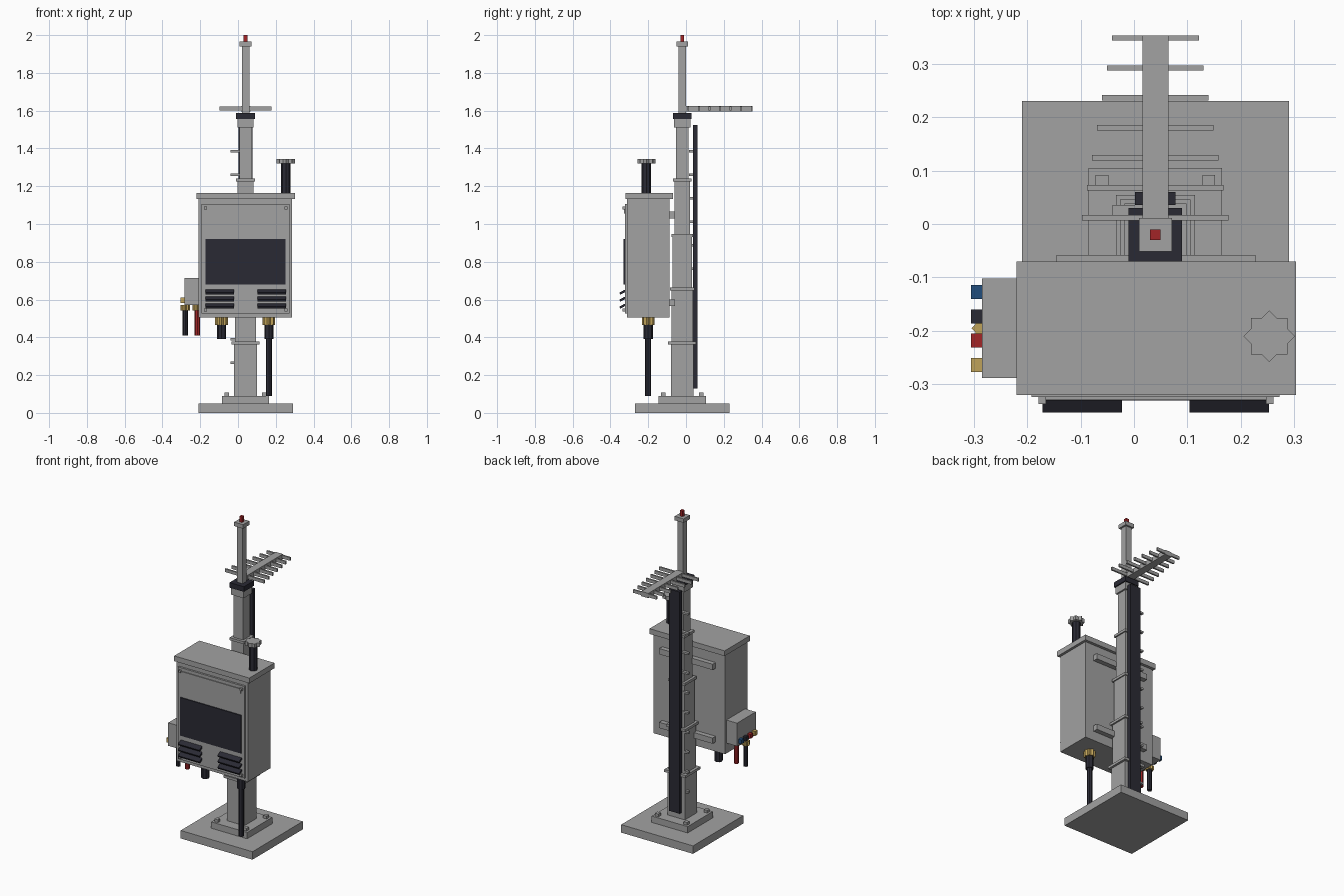
import bpy, bmesh, math

if "Cube" in bpy.data.objects:
    bpy.data.objects.remove(bpy.data.objects["Cube"])


def material(name, rgb):
    m = bpy.data.materials.new(name)
    m.diffuse_color = (*rgb, 1)
    m.use_nodes = True
    m.node_tree.nodes["Principled BSDF"].inputs["Base Color"].default_value = m.diffuse_color
    return m


GREY = material("galvanised grey", (0.36, 0.36, 0.36))
DARK = material("dark plastic", (0.023, 0.023, 0.034))
RED = material("red", (0.36, 0.018, 0.02))
BLUE = material("blue", (0.015, 0.075, 0.2))
GOLD = material("brass", (0.52, 0.36, 0.1))
CX, CY = 0.04, -0.02  # mast axis


def finish(name, bm, mat):
    bmesh.ops.recalc_face_normals(bm, faces=bm.faces)
    me = bpy.data.meshes.new(name)
    bm.to_mesh(me)
    bm.free()
    me.materials.append(mat)
    ob = bpy.data.objects.new(name, me)
    bpy.context.collection.objects.link(ob)
    return ob


def box(name, x, y, z, mat=GREY, tilt=0):
    """Box from (min, max) ranges, optionally tilted about its own x axis."""
    bm = bmesh.new()
    bmesh.ops.create_cube(bm, size=1)
    for v in bm.verts:
        v.co = [c * (r[1] - r[0]) for c, r in zip(v.co, (x, y, z))]
    ob = finish(name, bm, mat)
    ob.location = [sum(r) / 2 for r in (x, y, z)]
    ob.rotation_euler.x = tilt
    return ob


def square(name, half, z0, z1, mat=GREY):
    """Square block centred on the mast axis."""
    return box(name, (CX - half, CX + half), (CY - half, CY + half), (z0, z1), mat)


def prism(name, x, y, z0, z1, radius, mat, sides=8, inner=None):
    """Upright prism; with an inner radius it becomes a star prism."""
    n = sides * 2 if inner else sides
    bm = bmesh.new()
    ring = []
    for i in range(n):
        a = 2 * math.pi * i / n
        r = inner if inner and i % 2 else radius
        ring.append(bm.verts.new((x + r * math.cos(a), y + r * math.sin(a), z0)))
    face = bm.faces.new(ring)
    ext = bmesh.ops.extrude_face_region(bm, geom=[face])
    for v in ext["geom"]:
        if isinstance(v, bmesh.types.BMVert):
            v.co.z = z1
    return finish(name, bm, mat)


# Base slab, foot plate and anchor bolts
square("base_slab", 0.25, 0, 0.05)
square("foot_plate", 0.125, 0.05, 0.09)
for sx in (-1, 1):
    for sy in (-1, 1):
        bx, by = CX + sx * 0.1, CY + sy * 0.1
        box("anchor_bolt", (bx - 0.012, bx + 0.012), (by - 0.012, by + 0.012), (0.09, 0.107))

# Stepped mast with a collar at every joint
levels = [0.09, 0.37, 0.655, 0.94, 1.233, 1.51]
halves = [0.06, 0.056, 0.051, 0.042, 0.033]
collars = [0.074, 0.066, 0.058, 0.05, 0.043]
for i, half in enumerate(halves):
    square("mast_section", half, levels[i], levels[i + 1])
    if i < 4:
        square("mast_collar", collars[i], levels[i + 1] - 0.008, levels[i + 1] + 0.008)
square("mast_head", 0.043, 1.51, 1.555)
square("head_clamp", 0.05, 1.555, 1.587, DARK)
square("top_rod", 0.02, 1.587, 1.94)
square("rod_cap", 0.031, 1.94, 1.965)
square("beacon", 0.01, 1.965, 2.0, RED)

# Climbing pegs and the cable duct behind the mast
for i in range(10):
    z = 0.265 + i * 0.1245
    box("climbing_peg", (-0.04, 0.02), (0.017, 0.036), (z - 0.006, z + 0.006))
box("cable_duct", (0.002, 0.078), (0.036, 0.06), (0.13, 1.525), DARK)

# Directional antenna with shortening rods
box("antenna_boom", (0.016, 0.065), (0.0, 0.353), (1.595, 1.625))
for i in range(7):
    half, y = 0.137 - i * 0.0093, 0.012 + i * 0.056
    box("antenna_rod", (CX - half, CX + half), (y - 0.005, y + 0.005), (1.601, 1.621))

# Cabinet, lid, door and rear rails
box("cabinet", (-0.21, 0.287), (-0.312, -0.088), (0.505, 1.132))
box("cabinet_lid", (-0.22, 0.303), (-0.32, -0.07), (1.132, 1.165))
box("cabinet_door", (-0.192, 0.272), (-0.324, -0.31), (0.527, 1.105))
for z in (0.583, 1.047):
    box("rear_rail", (-0.145, 0.227), (-0.09, -0.058), (z - 0.018, z + 0.018))
box("door_window", (-0.172, 0.252), (-0.33, -0.323), (0.68, 0.92), DARK)
box("door_strip", (-0.168, 0.248), (-0.329, -0.323), (1.055, 1.085))
for x in (-0.172, 0.254):
    for z in (0.545, 1.085):
        box("door_screw", (x - 0.007, x + 0.007), (-0.337, -0.322), (z - 0.007, z + 0.007))

# Sloping louvre slats
for x in ((-0.171, -0.022), (0.104, 0.253)):
    for z in (0.565, 0.602, 0.639):
        box("louvre_slat", x, (-0.352, -0.32), (z - 0.006, z + 0.006), DARK, 0.5)

# Roof vent
prism("vent_pipe", 0.253, -0.21, 1.165, 1.32, 0.025, DARK)
prism("vent_cap", 0.253, -0.21, 1.32, 1.345, 0.048, GREY, 8, 0.037)

# Cable glands under the cabinet
for x in (-0.087, 0.163):
    prism("gland_nut", x, -0.2, 0.466, 0.505, 0.034, GOLD, 8, 0.026)
    prism("gland_sleeve", x, -0.2, 0.39, 0.466, 0.024, DARK)
prism("power_cable", 0.163, -0.2, 0.09, 0.39, 0.016, DARK)

# Side junction box with plugs and hanging cables
box("junction_box", (-0.284, -0.21), (-0.288, -0.102), (0.57, 0.715))
for y, mat in ((-0.127, BLUE), (-0.173, DARK), (-0.218, RED), (-0.264, GOLD)):
    box("side_plug", (-0.305, -0.282), (y - 0.013, y + 0.013), (0.583, 0.61), mat)
for x, mat in ((-0.279, DARK), (-0.215, RED)):
    prism("small_gland", x, -0.195, 0.543, 0.57, 0.025, GOLD, 8, 0.019)
    prism("hanging_cable", x, -0.195, 0.41, 0.543, 0.014, mat)
